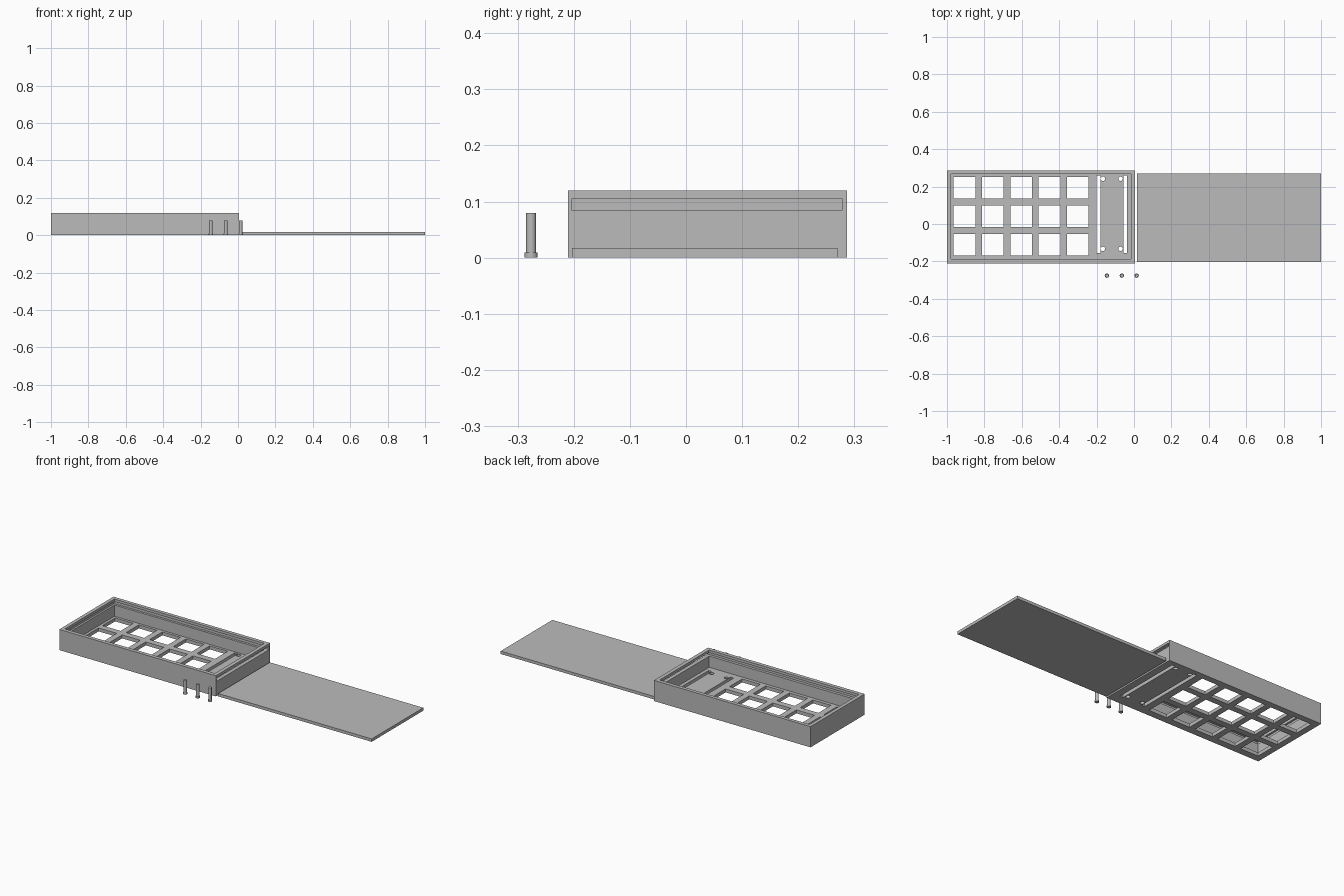
import bpy
import bmesh
from mathutils import Matrix, Vector

if "Cube" in bpy.data.objects:
    bpy.data.objects.remove(bpy.data.objects["Cube"])

grey = bpy.data.materials.new("grey plastic")
grey.diffuse_color = (0.5, 0.5, 0.5, 1)
grey.use_nodes = True
grey.node_tree.nodes["Principled BSDF"].inputs["Base Color"].default_value = grey.diffuse_color


def add_box(bm, x0, x1, y0, y1, z0, z1):
    size = Matrix.Diagonal((x1 - x0, y1 - y0, z1 - z0, 1))
    centre = Vector((x0 + x1, y0 + y1, z0 + z1)) / 2
    bmesh.ops.create_cube(bm, size=1, matrix=Matrix.Translation(centre) @ size)


def add_cylinder(bm, x, y, r, z0, z1):
    bmesh.ops.create_cone(bm, cap_ends=True, segments=24, radius1=r, radius2=r,
                          depth=z1 - z0, matrix=Matrix.Translation((x, y, (z0 + z1) / 2)))


def make(name, bm):
    mesh = bpy.data.meshes.new(name)
    bm.to_mesh(mesh)
    bm.free()
    mesh.materials.append(grey)
    obj = bpy.data.objects.new(name, mesh)
    bpy.context.collection.objects.link(obj)
    return obj


def cut(target, name, bm):
    cutter = make(name, bm)
    cutter.hide_render = True
    cutter.hide_viewport = True
    mod = target.modifiers.new(name, "BOOLEAN")
    mod.operation = "DIFFERENCE"
    mod.solver = "EXACT"
    mod.object = cutter


# Case: open tray
bm = bmesh.new()
add_box(bm, -1, 0.005, -0.21, 0.287, 0, 0.12)
case = make("case", bm)

bm = bmesh.new()
add_box(bm, -0.979, -0.017, -0.188, 0.266, 0.02, 0.2)
cut(case, "cavity_cutter", bm)

# Sliding groove for the lid, open through the right wall
bm = bmesh.new()
add_box(bm, -0.99, 0.1, -0.204, 0.279, 0.085, 0.105)
cut(case, "lid_groove_cutter", bm)

# Floor openings: key windows, two long slots, four screw holes
bm = bmesh.new()
for i in range(5):
    for j in range(3):
        x, y = -0.906 + 0.1515 * i, -0.111 + 0.152 * j
        add_box(bm, x - 0.058, x + 0.058, y - 0.058, y + 0.058, -0.05, 0.05)
for x in (-0.19, -0.047):
    add_box(bm, x - 0.01, x + 0.01, -0.154, 0.258, -0.05, 0.05)
for x in (-0.166, -0.072):
    for y in (-0.133, 0.242):
        add_cylinder(bm, x, y, 0.012, -0.05, 0.05)
cut(case, "floor_cutter", bm)

# Lid lying beside the case
bm = bmesh.new()
add_box(bm, 0.015, 1, -0.203, 0.27, 0, 0.017)
make("lid", bm)

# Three headed pins standing in front
for n, x in enumerate((-0.145, -0.065, 0.014)):
    bm = bmesh.new()
    add_cylinder(bm, x, -0.276, 0.0115, 0, 0.009)
    add_cylinder(bm, x, -0.276, 0.009, 0.009, 0.08)
    pin = make(f"pin_{n + 1}", bm)
    bpy.ops.object.select_all(action="DESELECT")
    pin.select_set(True)
    bpy.context.view_layer.objects.active = pin
    bpy.ops.object.shade_smooth_by_angle()
